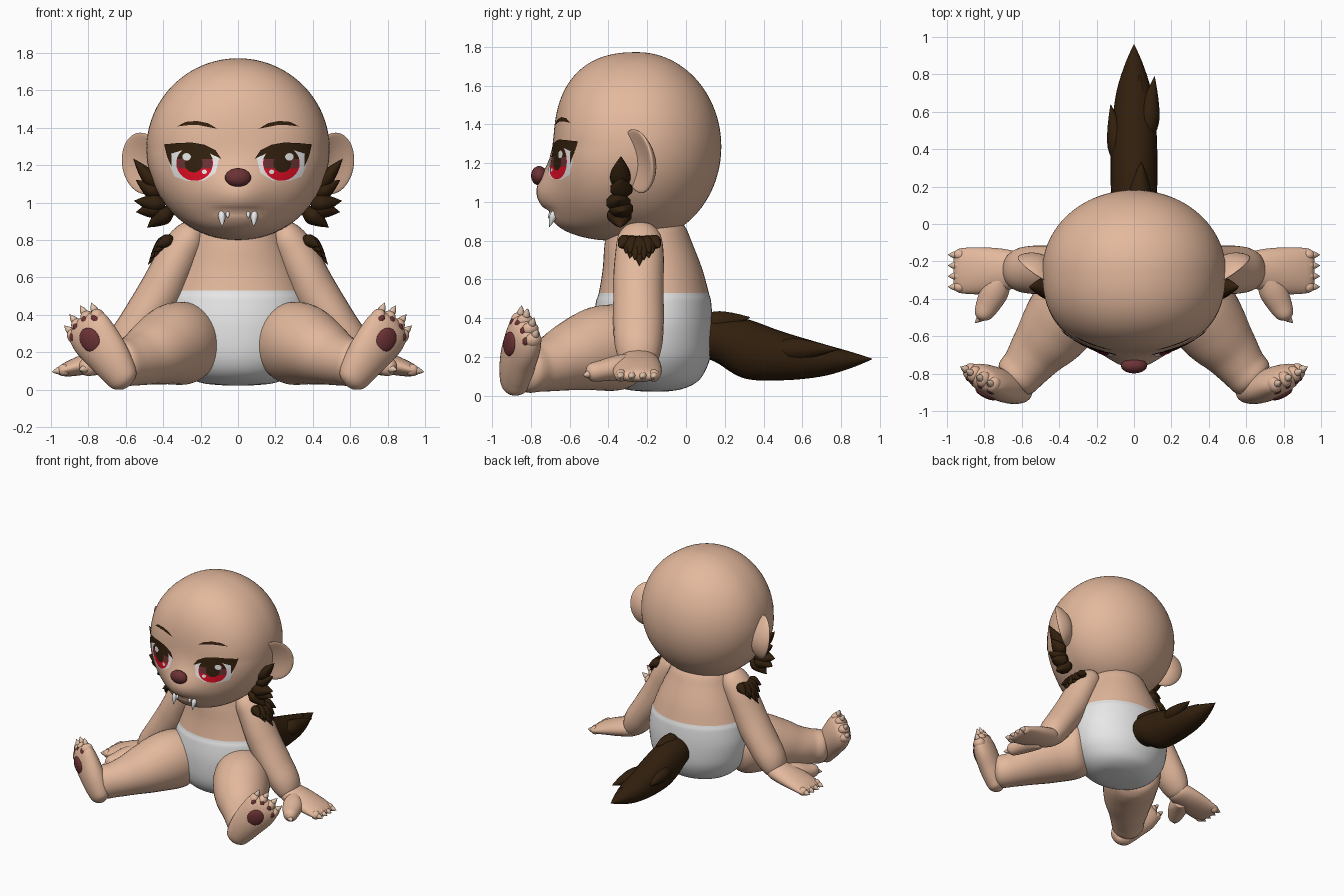
import bpy, bmesh, math
from mathutils import Vector, Matrix
from mathutils.bvhtree import BVHTree

if "Cube" in bpy.data.objects:
    bpy.data.objects.remove(bpy.data.objects["Cube"])


def material(name, r, g, b):
    m = bpy.data.materials.new(name)
    m.diffuse_color = (r, g, b, 1)
    m.use_nodes = True
    m.node_tree.nodes["Principled BSDF"].inputs["Base Color"].default_value = m.diffuse_color
    return m


SKIN = material("skin", .77, .48, .335)
FUR = material("dark brown fur", .032, .014, .004)
WHITE = material("white", .84, .84, .84)
RED = material("red iris", .74, .004, .018)
MAROON = material("maroon", .15, .032, .035)
CLAW = material("pale claw", .74, .53, .40)


def finish(name, bm, *mats, recalc=True):
    if recalc:
        bmesh.ops.recalc_face_normals(bm, faces=bm.faces)
    for f in bm.faces:
        f.smooth = True
    me = bpy.data.meshes.new(name)
    bm.to_mesh(me)
    bm.free()
    for m in mats:
        me.materials.append(m)
    ob = bpy.data.objects.new(name, me)
    bpy.context.collection.objects.link(ob)
    return ob


def spline(pts, steps):
    """Catmull-Rom through tuples of any length."""
    out = []
    for i in range(len(pts) - 1):
        p0, p1, p2 = pts[max(i - 1, 0)], pts[i], pts[i + 1]
        p3 = pts[min(i + 2, len(pts) - 1)]
        for k in range(steps):
            t = k / steps
            out.append([.5 * (2 * b + (c - a) * t + (2 * a - 5 * b + 4 * c - d) * t * t
                              + (3 * b - a - 3 * c + d) * t ** 3)
                        for a, b, c, d in zip(p0, p1, p2, p3)])
    return out + [list(pts[-1])]


def tube(name, pts, mat, ref=(0, 1, 0), axis=None, s=1, n=28, steps=6, rule=None):
    """Loft of ellipses; each point is x, y, z, radius across, radius along ref."""
    rows = spline(pts, steps)
    cs = [Vector(r[:3]) for r in rows]
    bm = bmesh.new()
    rings = []
    for i, r in enumerate(rows):
        t = Vector(axis) if axis else cs[min(i + 1, len(cs) - 1)] - cs[max(i - 1, 0)]
        t.normalize()
        u = Vector(ref).cross(t).normalized()
        v = t.cross(u)
        ring = []
        for k in range(n):
            a = 2 * math.pi * k / n
            p = cs[i] + u * max(r[3], .001) * math.cos(a) + v * max(r[4], .001) * math.sin(a)
            ring.append(bm.verts.new((p.x * s, p.y, p.z)))
        rings.append(ring)
    for a, b in zip(rings, rings[1:]):
        for k in range(n):
            bm.faces.new((a[k], a[(k + 1) % n], b[(k + 1) % n], b[k]))
    bm.faces.new(rings[0])
    bm.faces.new(rings[-1])
    mats = mat if isinstance(mat, tuple) else (mat,)
    if rule:
        for f in bm.faces:
            f.material_index = rule(f.calc_center_median())
    return finish(name, bm, *mats)


def spike(name, a, b, w, mat, s=1, ref=(0, 1, 0), flat=1.0, n=10):
    """Leaf or claw that swells, then tapers to a point."""
    a, b = Vector(a), Vector(b)
    prof = ((0, .6), (.3, 1), (.65, .65), (1, .02))
    return tube(name, [(*a.lerp(b, t), w * r * flat, w * r) for t, r in prof], mat, ref, s=s, n=n, steps=3)


def blob(name, loc, axes, mat, s=1):
    """Ellipsoid with three axis vectors."""
    bm = bmesh.new()
    bmesh.ops.create_uvsphere(bm, u_segments=20, v_segments=12, radius=1)
    for v in bm.verts:
        p = Vector(loc) + sum((Vector(a) * c for a, c in zip(axes, v.co)), Vector())
        v.co = (p.x * s, p.y, p.z)
    return finish(name, bm, mat)


# Head: round skull with a fuller face and jaw, a muzzle bulge and a mouth groove
bm = bmesh.new()
bmesh.ops.create_uvsphere(bm, u_segments=96, v_segments=72, radius=1)
for v in bm.verts:
    front = min(1, max(0, -v.co.y * 3))
    y, r = v.co.y, math.hypot(v.co.x, v.co.z)
    k = 1.0
    if y < 0:
        e = 2.45 + .75 * min(1, max(0, -v.co.z * 1.4))
        k = (r ** e + (-y) ** e) ** (-1 / e)
    p = Vector((v.co.x * k * .49, -.25 + y * k * .432, 1.285 + v.co.z * k * .487))
    bulge = .11 * math.exp(-.5 * ((p.x / .135) ** 2 + ((p.z - 1.03) / .11) ** 2))
    bulge += .045 * math.exp(-.5 * ((p.x / .2) ** 2 + ((p.z - .85) / .05) ** 2))
    lip = .95 + .5 * p.x ** 2
    groove = .02 * math.exp(-((p.z - lip) / .015) ** 2 - (p.x / .12) ** 4)
    p.y -= front * (bulge - groove)
    v.co = p
bmesh.ops.recalc_face_normals(bm, faces=bm.faces)
face_tree = BVHTree.FromBMesh(bm)
finish("head", bm, SKIN)


def decal(name, outline, mat, lift, s):
    """Thin painted plate laid onto the face."""
    bm = bmesh.new()
    f = bm.faces.new([bm.verts.new((x * s, 0, z)) for x, z in outline])
    f.normal_update()
    if f.normal.y > 0:
        f.normal_flip()
    bmesh.ops.triangulate(bm, faces=bm.faces[:])
    bmesh.ops.subdivide_edges(bm, edges=bm.edges[:], cuts=5, use_grid_fill=True)
    for v in bm.verts:
        hit = face_tree.ray_cast(Vector((v.co.x, -2, v.co.z)), Vector((0, 1, 0)))[0]
        v.co.y = hit.y - lift
    finish(name, bm, mat, recalc=False)


def arc(cx, cz, rx, rz, a0=0, a1=347, n=26):
    return [(cx + rx * math.cos(math.radians(a0 + (a1 - a0) * k / n)),
             cz + rz * math.sin(math.radians(a0 + (a1 - a0) * k / n))) for k in range(n + 1)]


# Nose
blob("nose", (0, -.757, 1.135), ((.07, 0, 0), (0, .042, 0), (0, 0, .05)), MAROON)

# Torso with white diaper below the waist
prof = ((.022, -.22, -.10, .06), (.035, -.32, -.02, .19), (.07, -.40, .055, .27), (.13, -.45, .10, .33),
        (.22, -.475, .13, .375), (.36, -.48, .137, .395), (.48, -.465, .13, .38), (.53, -.45, .118, .362),
        (.65, -.43, .085, .315), (.78, -.42, .035, .26), (.88, -.40, -.01, .21), (.95, -.33, -.09, .10))
tube("torso_and_diaper", [(0, (f + b) / 2, z, w, (b - f) / 2) for z, f, b, w in prof], (SKIN, WHITE),
     axis=(0, 0, 1), n=48, rule=lambda c: 1 if c.z < .53 else 0)

# Tail with loose tufts
tube("tail", [(0, .05, .30, .09, .09), (0, .15, .295, .12, .12), (0, .3, .245, .125, .155),
              (0, .5, .205, .12, .125), (0, .7, .185, .095, .085), (0, .85, .185, .05, .042),
              (0, .96, .19, .002, .002)], FUR, ref=(0, 0, 1), axis=(0, 1, 0))
for a, b, w in (((.06, .45, .24), (.11, .79, .24), .06), ((-.07, .32, .25), (-.125, .64, .24), .055),
                ((.02, .08, .36), (.04, .33, .405), .065), ((.02, .45, .2), (.03, .8, .24), .07)):
    spike("tail_tuft", a, b, w, FUR, ref=(0, 0, 1))

# Foot frame: toe direction, sole normal, width direction
T = Vector((.22, .09, .32)).normalized()
N = Vector((.5, -.86, 0))
N = (N - T * N.dot(T)).normalized()
U = T.cross(N)
if U.x < 0:
    U = -U
BALL = Vector((.785, -.835, .30))

for s in (1, -1):
    # Eyes and brows
    decal("eye_white", [(.10, 1.24), (.15, 1.275), (.25, 1.29), (.37, 1.285), (.365, 1.2), (.34, 1.14),
                        (.27, 1.115), (.18, 1.12), (.12, 1.16)], WHITE, .003, s)
    decal("iris", arc(.232, 1.21, .098, .093), RED, .0045, s)
    decal("iris_shade", arc(.232, 1.21, .094, .09, -18, 198), MAROON, .006, s)
    decal("iris_top", arc(.232, 1.21, .099, .092, 14, 166), FUR, .0072, s)
    decal("pupil", arc(.237, 1.21, .048, .048), FUR, .0074, s)
    decal("eye_highlight", arc(.275, 1.245, .023, .02), WHITE, .0088, s)
    decal("small_highlight", arc(.18, 1.165, .014, .012), WHITE, .0088, s)
    decal("eyelash", [(.09, 1.235), (.12, 1.28), (.18, 1.31), (.25, 1.322), (.33, 1.318), (.395, 1.312),
                      (.38, 1.25), (.355, 1.19), (.357, 1.262), (.30, 1.28), (.24, 1.282), (.17, 1.272)],
          FUR, .0082, s)
    decal("eyebrow", [(.11, 1.395), (.16, 1.425), (.22, 1.437), (.28, 1.432), (.325, 1.408), (.27, 1.414),
                      (.21, 1.415), (.16, 1.405)], FUR, .004, s)
    # Fangs
    spike("fang", (.088, -.675, .955), (.084, -.705, .87), .02, WHITE, s)
    spike("small_tooth", (.055, -.69, .95), (.055, -.712, .915), .011, WHITE, s)

    # Ear: wedge-like cup turned backwards
    bm = bmesh.new()
    bmesh.ops.create_uvsphere(bm, u_segments=32, v_segments=24, radius=1)
    for v in bm.verts:
        r2 = v.co.x ** 2 + v.co.z ** 2
        y = v.co.y * .03 + (.045 if v.co.y < 0 else .055) * (1 - r2)
        p = Matrix.Rotation(math.radians(33), 3, 'Z') @ Vector((v.co.x * .135, y, v.co.z * .163))
        p += Vector((.508, -.25 - .03 * v.co.z, 1.21 + .02 * v.co.x))
        v.co = (p.x * s, p.y, p.z)
    finish("ear", bm, SKIN)

    # Cheek fur: broad overlapping leaves
    for x, z, tx, tz, y, w in ((.43, 1.08, .56, 1.235, -.34, .055), (.42, 1.04, .545, 1.12, -.335, .06),
                               (.39, .99, .555, 1.01, -.35, .066), (.40, .97, .545, .95, -.335, .064),
                               (.36, .96, .485, .868, -.345, .066)):
        spike("cheek_fur", (x, y, z), (tx, y + .005, tz), w, FUR, s, flat=.75)

    # Arm and hand
    tube("arm", [(.20, -.24, .86, .05, .06), (.25, -.24, .82, .09, .11), (.31, -.24, .73, .11, .125),
                 (.37, -.245, .61, .115, .13), (.42, -.245, .51, .12, .13), (.52, -.245, .36, .112, .13),
                 (.595, -.245, .25, .105, .12), (.64, -.245, .17, .07, .09), (.66, -.245, .14, .02, .03)],
         SKIN, s=s)
    tube("hand", [(.58, -.245, .19, .03, .05), (.63, -.245, .18, .065, .095), (.72, -.245, .16, .065, .115),
                  (.82, -.25, .135, .055, .125), (.91, -.25, .11, .04, .122), (.95, -.25, .10, .025, .11),
                  (.965, -.25, .10, .008, .08)], SKIN, s=s)
    tube("thumb", [(.70, -.28, .15, .05, .07), (.74, -.35, .145, .075, .065), (.78, -.43, .13, .065, .055),
                   (.81, -.49, .12, .045, .045), (.82, -.515, .115, .01, .01)], SKIN, ref=(0, 0, 1), s=s)
    spike("thumb_claw", (.805, -.485, .115), (.85, -.53, .105), .022, CLAW, s, ref=(0, 0, 1))
    for k in range(4):
        y = -.165 - .057 * k
        blob("finger", (.93, y, .105), ((.035, 0, 0), (0, .03, 0), (0, 0, .032)), SKIN, s)
        spike("finger_claw", (.94, y, .105), (.995, y, .095), .02, CLAW, s)

    # Shoulder fur: three rows of overlapping leaves
    for count, spread, drop, out in ((5, .105, .09, .465), (4, .07, .12, .475), (3, .05, .145, .48)):
        for k in range(count):
            f = 2 * k / (count - 1) - 1
            tip = (out - .03 * f * f, -.24 + f * spread, .815 - drop + .04 * f * f)
            spike("shoulder_fur", (.37 - .015 * f * f, -.24 + f * spread * .6, .81), tip, .036, FUR, s)

    # Leg
    tube("leg", [(.22, -.22, .24, .10, .10), (.245, -.27, .245, .175, .185), (.285, -.34, .248, .205, .218),
                 (.345, -.45, .242, .21, .218), (.435, -.58, .205, .19, .182), (.515, -.68, .17, .155, .148),
                 (.58, -.765, .15, .13, .13), (.64, -.83, .14, .115, .12), (.67, -.86, .14, .05, .05)],
         SKIN, ref=(0, 0, 1), s=s, n=36)
    # Foot, toes, claws and pads
    tube("foot", [(.595, -.885, .012, .02, .02), (.61, -.885, .04, .075, .06), (.64, -.88, .10, .10, .078),
                  (.70, -.865, .19, .12, .085), (.77, -.84, .28, .132, .08), (.81, -.825, .345, .12, .062),
                  (.83, -.817, .375, .07, .035), (.836, -.815, .385, .02, .01)], SKIN, ref=N, s=s)
    blob("sole_pad", BALL - T * .04 - U * .005 + N * .072, (U * .058, T * .068, N * .02), MAROON, s)
    for u, t in ((-.09, .05), (-.035, .078), (.035, .078), (.09, .05)):
        toe = BALL + U * u + T * t
        blob("toe", toe, (U * .036, T * .042, N * .044), SKIN, s)
        spike("toe_claw", toe + T * .02, toe + T * .08 + U * u * .15, .02, CLAW, s, ref=N)
        blob("toe_pad", toe - T * .014 + N * .038 - U * u * .1, (U * .021, T * .027, N * .016), MAROON, s)
